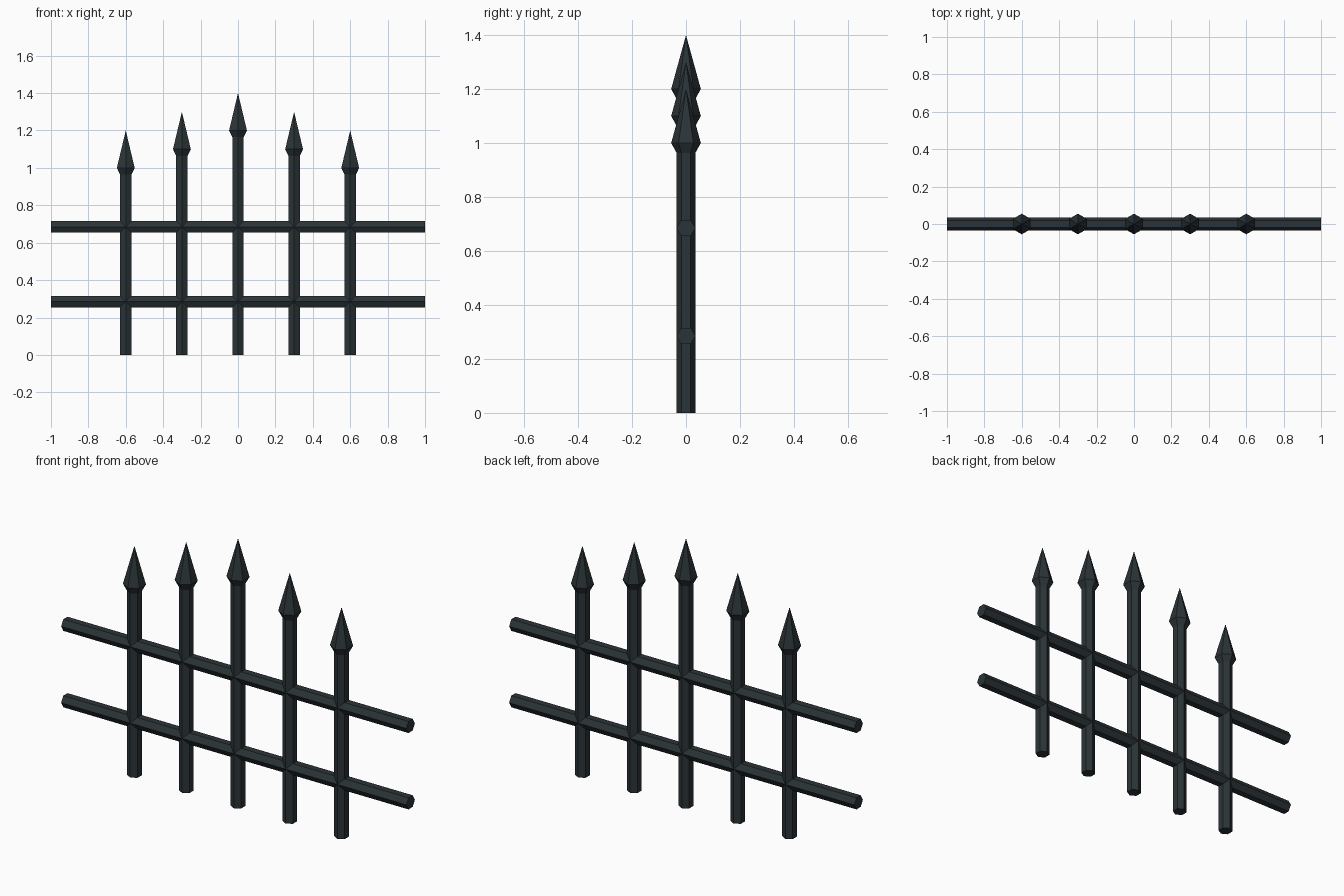
import bpy, bmesh
from math import pi
from mathutils import Matrix

if "Cube" in bpy.data.objects:
    bpy.data.objects.remove(bpy.data.objects["Cube"])

iron = bpy.data.materials.new("dark_iron")
iron.diffuse_color = (0.024, 0.034, 0.038, 1)
iron.use_nodes = True
iron.node_tree.nodes["Principled BSDF"].inputs["Base Color"].default_value = iron.diffuse_color


def hex_prism(name, segments, matrix):
    """Stack of six-sided sections (z0, z1, r0, r1), corners facing front and back."""
    bm = bmesh.new()
    for z0, z1, r0, r1 in segments:
        mat = (matrix @ Matrix.Translation((0, 0, (z0 + z1) / 2)) @ Matrix.Rotation(TURN, 4, 'Z'))
        bmesh.ops.create_cone(bm, cap_ends=True, segments=6, radius1=r0, radius2=r1,
                              depth=z1 - z0, matrix=mat)
    bmesh.ops.remove_doubles(bm, verts=bm.verts, dist=1e-5)
    bmesh.ops.recalc_face_normals(bm, faces=bm.faces)
    # drop the internal faces shared by stacked sections
    inner = [f for f in bm.faces if all(len(e.link_faces) > 2 for e in f.edges)]
    bmesh.ops.delete(bm, geom=inner, context='FACES_ONLY')
    bmesh.ops.recalc_face_normals(bm, faces=bm.faces)
    mesh = bpy.data.meshes.new(name)
    bm.to_mesh(mesh)
    bm.free()
    mesh.materials.append(iron)
    obj = bpy.data.objects.new(name, mesh)
    bpy.context.collection.objects.link(obj)


# find the turn that puts a corner on the y axis
probe = bmesh.new()
ring = bmesh.ops.create_circle(probe, segments=6, radius=1)["verts"]
TURN = 0 if any(abs(v.co.x) < 1e-4 for v in ring) else pi / 6
probe.free()

# upright bars with spear heads, tallest in the middle
for i in range(-2, 3):
    top = 1.2 - 0.1 * abs(i)
    place = Matrix.Translation((0.3 * i, 0, 0))
    hex_prism("upright_bar", [(0, top - 0.036, 0.035, 0.035)], place)
    hex_prism("spear_head", [(top - 0.036, top, 0.035, 0.055),
                             (top, top + 0.2, 0.055, 0.0)], place)

# horizontal rails
for z in (0.285, 0.685):
    hex_prism("rail", [(-1, 1, 0.035, 0.035)],
              Matrix.Translation((0, 0, z)) @ Matrix.Rotation(pi / 2, 4, 'Y'))
